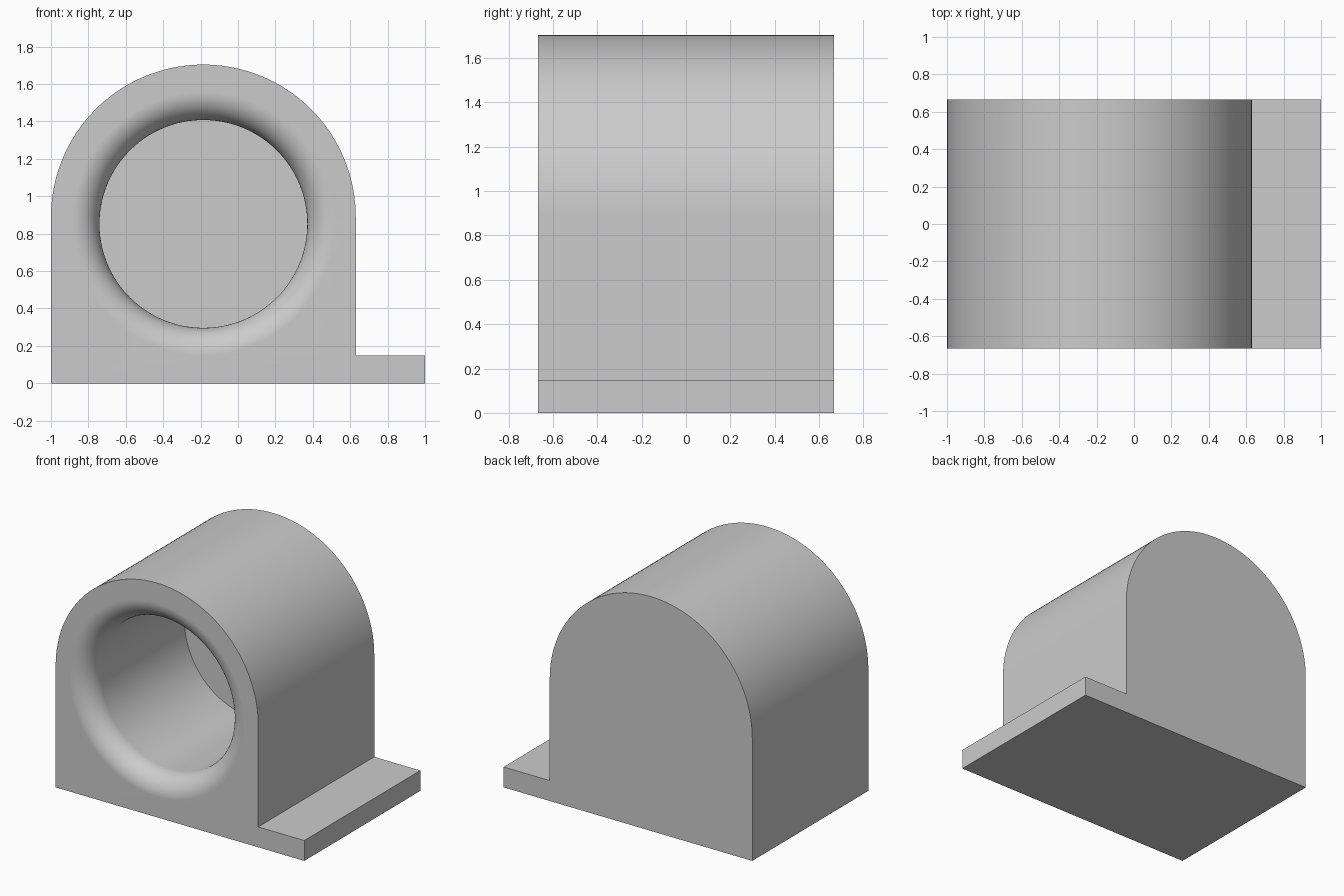
import bpy, bmesh
from math import sin, cos, pi, radians

cube = bpy.data.objects.get("Cube")
if cube:
    bpy.data.objects.remove(cube)

U = 2 / 54                    # design unit: the base is 54 units wide
FRONT, BACK = -18 * U, 18 * U
AXIS_X = -5 * U               # shared centre line of body and bore
ARCH_R, ARCH_Z = 22 * U, 24 * U
BORE_R, BORE_Z, BORE_DEPTH = 15 * U, 23 * U, 30 * U
FILLET = 4 * U
FOOT_H = 4 * U
SIDES, ARCH_STEPS, FILLET_STEPS = 128, 72, 16

bm = bmesh.new()


def ring(points):
    """Closed loop of vertices from coordinates."""
    return [bm.verts.new(p) for p in points]


def bridge(a, b):
    """Wall of quads between two loops of equal length."""
    for i in range(len(a)):
        j = (i + 1) % len(a)
        bm.faces.new((a[i], a[j], b[j], b[i]))


def circle(radius, y):
    return ring([(AXIS_X + radius * cos(2 * pi * i / SIDES), y,
                  BORE_Z + radius * sin(2 * pi * i / SIDES)) for i in range(SIDES)])


# Outer profile: foot on the left, arched body
profile = [(-1, 0), (1, 0), (1, FOOT_H), (AXIS_X + ARCH_R, FOOT_H)]
for i in range(ARCH_STEPS + 1):
    a = pi * i / ARCH_STEPS
    profile.append((AXIS_X + ARCH_R * cos(a), ARCH_Z + ARCH_R * sin(a)))

front = ring([(x, FRONT, z) for x, z in profile])
back = ring([(x, BACK, z) for x, z in profile])
bridge(front, back)
bm.faces.new(back)

# Blind bore with a rounded mouth
loops = []
for i in range(FILLET_STEPS + 1):
    a = pi / 2 * i / FILLET_STEPS
    loops.append(circle(BORE_R + FILLET * (1 - sin(a)), FRONT + FILLET * (1 - cos(a))))
loops.append(circle(BORE_R, FRONT + BORE_DEPTH))
for a, b in zip(loops, loops[1:]):
    bridge(a, b)
bm.faces.new(loops[-1])

# Front face around the bore mouth
rim = [e for e in bm.edges if e.is_boundary]
bmesh.ops.triangle_fill(bm, edges=rim, use_beauty=True)
bmesh.ops.recalc_face_normals(bm, faces=bm.faces)

mesh = bpy.data.meshes.new("bearing_housing")
bm.to_mesh(mesh)
bm.free()
housing = bpy.data.objects.new("bearing_housing", mesh)
bpy.context.collection.objects.link(housing)

# Plain grey material
grey = bpy.data.materials.new("plain_grey")
grey.use_nodes = True
colour = (0.6, 0.6, 0.6, 1)
grey.diffuse_color = colour
grey.node_tree.nodes["Principled BSDF"].inputs["Base Color"].default_value = colour
mesh.materials.append(grey)

# Smooth curved walls, crisp corners, flat ends
bpy.ops.object.select_all(action="DESELECT")
housing.select_set(True)
bpy.context.view_layer.objects.active = housing
bpy.ops.object.shade_smooth_by_angle(angle=radians(30))
weighted = housing.modifiers.new("flat_faces_first", "WEIGHTED_NORMAL")
weighted.keep_sharp = True
